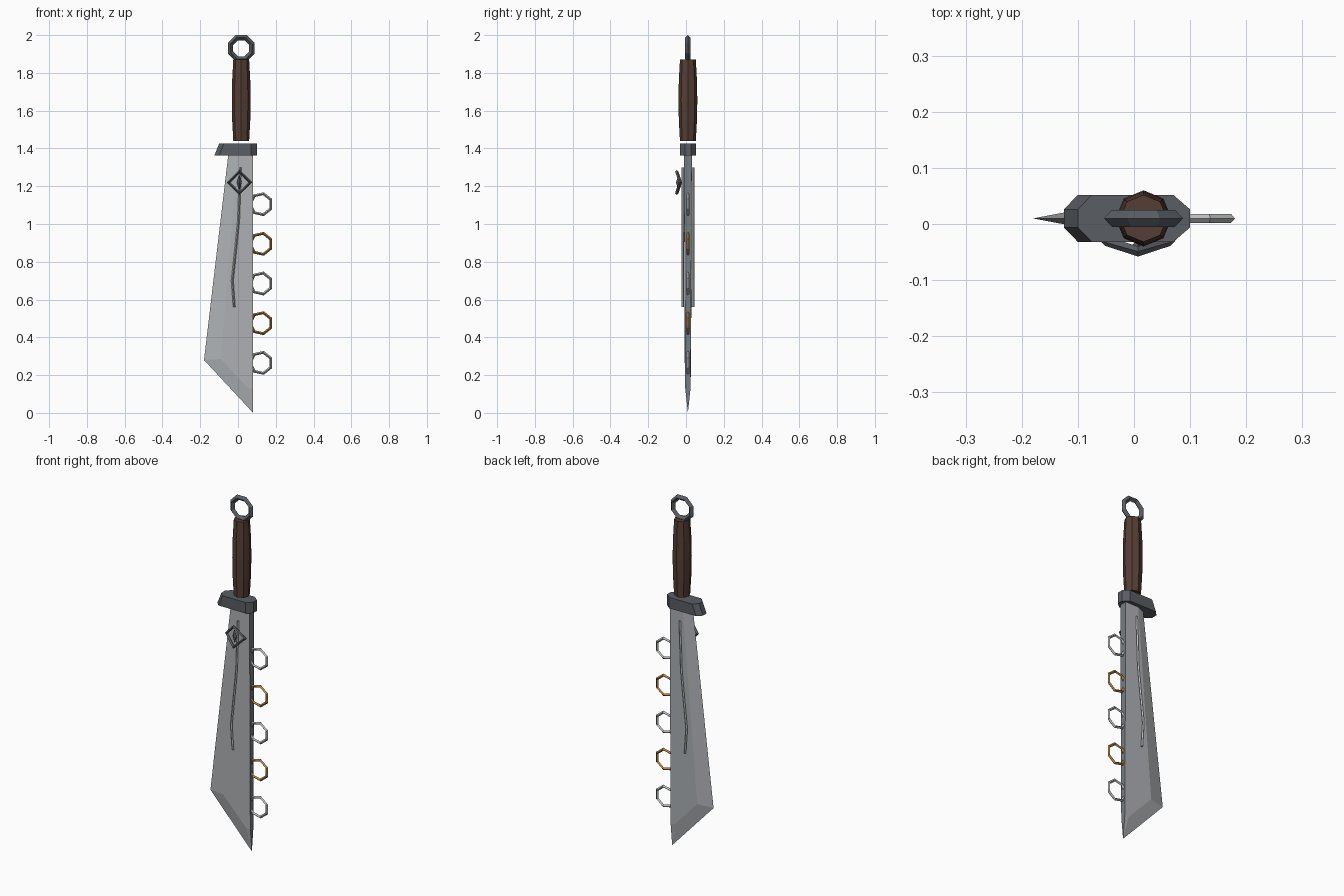
import bpy, bmesh, math
from mathutils import Vector

if "Cube" in bpy.data.objects:
    bpy.data.objects.remove(bpy.data.objects["Cube"])

CY = 0.01  # centre plane of the blade


def mat(name, r, g, b):
    m = bpy.data.materials.new(name)
    m.diffuse_color = (r, g, b, 1)
    m.use_nodes = True
    m.node_tree.nodes["Principled BSDF"].inputs["Base Color"].default_value = m.diffuse_color
    return m


STEEL = mat("blade_steel", 0.42, 0.44, 0.46)
SPINE = mat("spine_steel", 0.18, 0.20, 0.225)
IRON = mat("dark_iron", 0.10, 0.11, 0.125)
WOOD = mat("brown_grip", 0.09, 0.048, 0.036)
SILVER = mat("silver", 0.50, 0.51, 0.52)
GOLD = mat("gold", 0.48, 0.24, 0.055)


def finish(name, bm, *mats):
    bmesh.ops.recalc_face_normals(bm, faces=bm.faces)
    me = bpy.data.meshes.new(name)
    bm.to_mesh(me)
    bm.free()
    for m in mats:
        me.materials.append(m)
    ob = bpy.data.objects.new(name, me)
    bpy.context.collection.objects.link(ob)
    return ob


def loft(name, rings, m, closed=False):
    """Skin equal-sized rings of points; cap the ends unless closed."""
    bm = bmesh.new()
    vs = [[bm.verts.new(p) for p in r] for r in rings]
    n, k = len(vs), len(vs[0])
    for i in range(n if closed else n - 1):
        a, b = vs[i], vs[(i + 1) % n]
        for j in range(k):
            bm.faces.new((a[j], a[(j + 1) % k], b[(j + 1) % k], b[j]))
    if not closed:
        bm.faces.new(vs[0])
        bm.faces.new(vs[-1])
    return finish(name, bm, m)


def ring(name, x, z, major, minor, sides, m):
    bpy.ops.mesh.primitive_torus_add(
        major_segments=sides, minor_segments=4, major_radius=major, minor_radius=minor,
        location=(x, CY, z), rotation=(math.pi / 2, math.pi / sides, 0))
    ob = bpy.context.object
    ob.name = ob.data.name = name
    ob.data.materials.append(m)


# blade: two bevelled cheeks meeting at the cutting edge, flat spine at +x
bm = bmesh.new()
edge = [bm.verts.new((x, CY, z)) for x, z in ((-0.05, 1.38), (-0.18, 0.28), (0.08, 0.0))]
cheeks = []
for s in (-1, 1):
    flat = [bm.verts.new((x, CY + s * t, z)) for x, z, t in
            ((0.0, 1.38, 0.021), (-0.09, 0.285, 0.017), (0.055, 0.13, 0.014),
             (0.08, 0.13, 0.014), (0.08, 1.38, 0.021))]
    bm.faces.new(flat)
    bm.faces.new((edge[0], edge[1], flat[1], flat[0]))
    bm.faces.new((edge[1], edge[2], flat[2], flat[1]))
    bm.faces.new((edge[2], flat[3], flat[2]))
    cheeks.append(flat)
a, b = cheeks
bm.faces.new((a[3], a[4], b[4], b[3]))
bm.faces.new((a[3], b[3], edge[2]))
bm.faces.new((edge[0], a[0], a[4], b[4], b[0]))
blade = finish("blade", bm, STEEL, SPINE)
for p in blade.data.polygons:
    if p.normal.x > 0.9:
        p.material_index = 1

# raised wavy line on each side of the blade
path = ((0.013, 1.30), (0.008, 1.16), (0.003, 1.02), (-0.012, 0.87), (-0.03, 0.70), (-0.02, 0.56))
for s, side in ((-1, "front"), (1, "back")):
    loft(side + "_blade_line",
         [[(x + dx, CY + s * 0.027 + dy, z) for dx, dy in
           ((-0.006, 0), (0, -0.007), (0.006, 0), (0, 0.007))] for x, z in path], SILVER)

# guard: chamfered block with a slanted end over the cutting edge
loft("guard", [[(x, CY + y, z) for x, y in
                ((l, -0.016), (l + 0.025, -0.042), (0.07, -0.042), (0.1, -0.016),
                 (0.1, 0.016), (0.07, 0.042), (l + 0.025, 0.042), (l, 0.016))]
               for l, z in ((-0.125, 1.363), (-0.1, 1.425))], IRON)

# grip: eight-sided, swelling in the middle
loft("grip", [[(0.017 + r * math.sin(i * math.pi / 4), CY + r * math.cos(i * math.pi / 4), z)
               for i in range(8)]
              for z, r in ((1.44, 0.042), (1.55, 0.048), (1.655, 0.05), (1.76, 0.048), (1.87, 0.042))],
     WOOD)

# pommel ring
ring("pommel_ring", 0.017, 1.93, 0.061, 0.015, 8, IRON)

# rings through the spine
for i in range(5):
    ring("spine_ring_%d" % (i + 1), 0.1215, 1.105 - 0.21 * i, 0.057, 0.008, 7,
         GOLD if i % 2 else SILVER)

# diamond emblem: frame bent outward along its vertical middle
C = Vector((0.007, 0, 1.22))
frame = []
for dx, dz, y in ((1, 0, -0.030), (0, 1, -0.049), (-1, 0, -0.030), (0, -1, -0.049)):
    d = Vector((dx, 0, dz))
    frame.append([C + d * r + Vector((0, y + h, 0))
                  for r, h in ((0.067, 0), (0.058, -0.009), (0.049, 0), (0.058, 0.009))])
loft("emblem_frame", frame, IRON, closed=True)

# slit pupil in the middle of the emblem
loft("emblem_pupil", [[(C.x + r * dx, -0.04 + r * dy, C.z + z) for dx, dy in
                       ((1, 0), (0, 1), (-1, 0), (0, -1))]
                      for z, r in ((-0.036, 0.002), (0, 0.013), (0.036, 0.002))], IRON)
